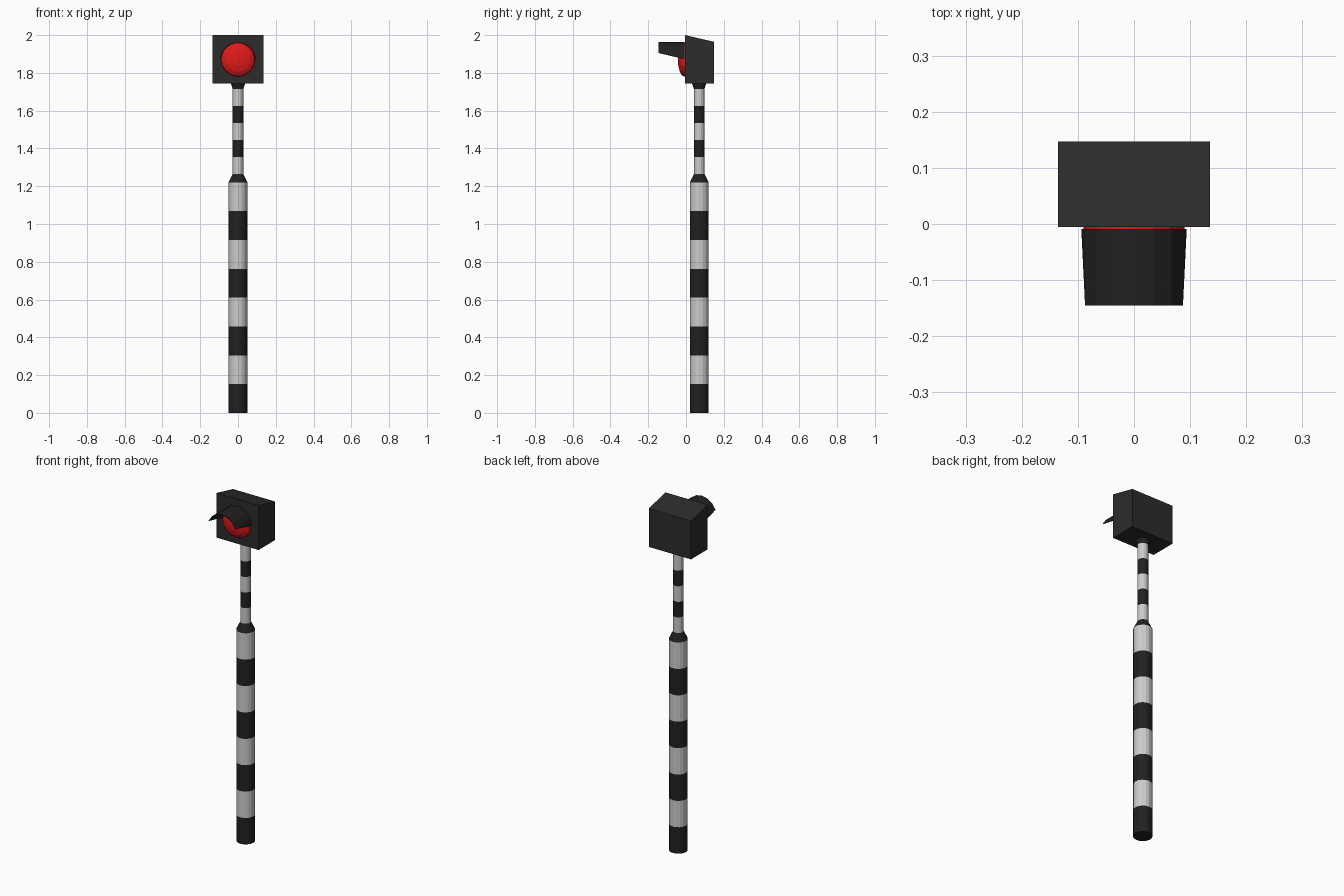
import bpy, bmesh
from math import sin, cos, pi, asin
from mathutils import Matrix, Vector

if "Cube" in bpy.data.objects:
    bpy.data.objects.remove(bpy.data.objects["Cube"])

AXIS_Y = 0.07           # pole axis
LAMP_Z = 1.87           # lamp centre height


def material(name, rgb):
    m = bpy.data.materials.new(name)
    m.diffuse_color = (*rgb, 1)
    m.use_nodes = True
    m.node_tree.nodes["Principled BSDF"].inputs["Base Color"].default_value = m.diffuse_color
    return m


BLACK = material("black_paint", (0.015, 0.015, 0.015))
HOUSING = material("housing_black", (0.025, 0.025, 0.025))
WHITE = material("white_paint", (0.8, 0.8, 0.8))
RED = material("red_glass", (0.75, 0.01, 0.01))


def make(name, bm, mats):
    bmesh.ops.recalc_face_normals(bm, faces=bm.faces)
    me = bpy.data.meshes.new(name)
    bm.to_mesh(me)
    bm.free()
    for m in mats:
        me.materials.append(m)
    ob = bpy.data.objects.new(name, me)
    bpy.context.collection.objects.link(ob)
    return ob


def lathe(name, profile, colours, mats, sides=16, matrix=Matrix()):
    """Stack of rings (radius, height); one material index per band."""
    bm = bmesh.new()
    rings = [[bm.verts.new((r * cos(2 * pi * i / sides), r * sin(2 * pi * i / sides), z))
              for i in range(sides)] for r, z in profile]
    for a, b, c in zip(rings, rings[1:], colours):
        for i in range(sides):
            j = (i + 1) % sides
            bm.faces.new((a[i], a[j], b[j], b[i])).material_index = c
    bm.faces.new(rings[0]).material_index = colours[0]
    bm.faces.new(rings[-1]).material_index = colours[-1]
    bm.transform(matrix)
    return make(name, bm, mats)


# Striped pole: thick lower tube, collar, thin upper tube, flared head
profile = [(0.05, 1.22 * i / 8) for i in range(9)]
profile += [(0.028, 1.265 + 0.09 * i) for i in range(6)] + [(0.038, 1.745)]
stripes = [0, 1] * 4 + [0] + [1, 0, 1, 0, 1] + [0]
lathe("striped_pole", profile, stripes, [BLACK, WHITE],
      matrix=Matrix.Translation((0, AXIS_Y, 0)))

# Lamp housing: box with a roof sloping to the back
bm = bmesh.new()
side = [(-0.005, 1.743), (0.147, 1.743), (0.147, 1.965), (-0.005, 2.0)]
face = bm.faces.new([bm.verts.new((-0.135, y, z)) for y, z in side])
ext = bmesh.ops.extrude_face_region(bm, geom=[face])
bmesh.ops.translate(bm, vec=(0.27, 0, 0),
                    verts=[g for g in ext["geom"] if isinstance(g, bmesh.types.BMVert)])
make("lamp_housing", bm, [HOUSING])

# Domed red lens facing -y
dome = [(0.09, 0.0), (0.09, 0.005)]
dome += [(0.09 * cos(t * pi / 2), 0.005 + 0.034 * sin(t * pi / 2)) for t in (0.25, 0.5, 0.75, 0.97)]
lathe("red_lens", dome, [0] * 5, [RED],
      matrix=Matrix.Translation((0, -0.004, LAMP_Z)) @ Matrix.Rotation(pi / 2, 4, 'X'))

# Visor: thin arched hood whose lower edge rises towards the front
bm = bmesh.new()
R, N = 0.094, 8
rows = []
for y, rise in ((-0.009, 0.003), (-0.145, 0.035)):
    for r in (R, R - 0.003):
        start = asin(rise / r)
        rows.append([])
        for i in range(N + 1):
            a = min(max(pi * i / N, start), pi - start)
            rows[-1].append(bm.verts.new((r * cos(a), y, LAMP_Z + r * sin(a))))
bo, bi, fo, fi = rows
for a, b in ((bo, fo), (fo, fi), (fi, bi), (bi, bo)):
    for i in range(N):
        bm.faces.new((a[i], a[i + 1], b[i + 1], b[i]))
for i in (0, N):
    bm.faces.new((bo[i], fo[i], fi[i], bi[i]))
make("visor", bm, [BLACK])
